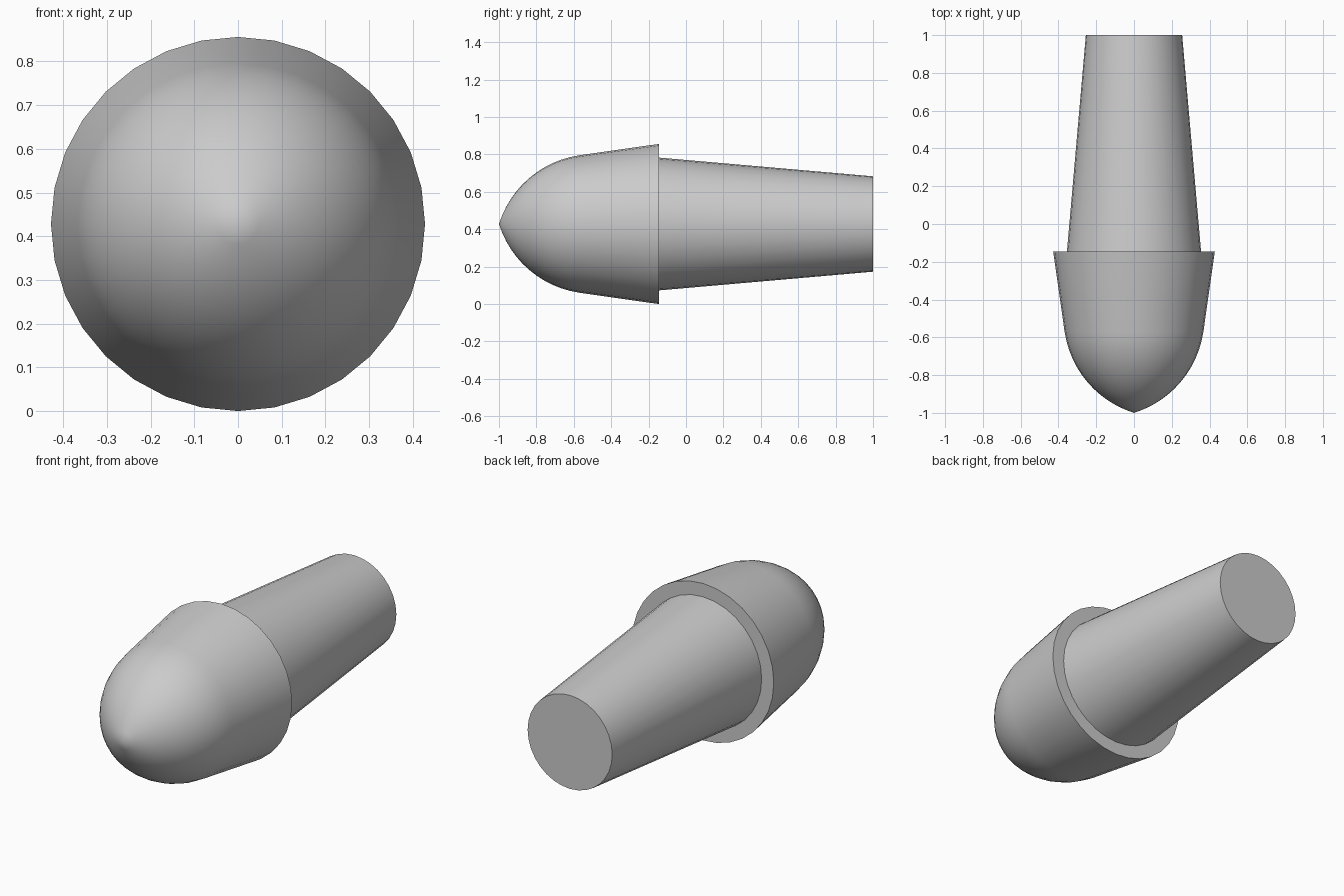
import bpy, bmesh, math

cube = bpy.data.objects.get("Cube")
if cube:
    bpy.data.objects.remove(cube)

SIDES = 32
AXIS_Z = 0.428

grey = bpy.data.materials.new("plain grey")
grey.use_nodes = True
colour = (0.6, 0.6, 0.6, 1)
grey.diffuse_color = colour
grey.node_tree.nodes["Principled BSDF"].inputs["Base Color"].default_value = colour


def lathe(name, profile):
    """Revolve (y, radius) points about the long axis; flat caps close open ends."""
    bm = bmesh.new()
    rings = []
    for y, r in profile:
        if r < 1e-4:
            rings.append([bm.verts.new((0, y, AXIS_Z))])
            continue
        angles = [math.tau * i / SIDES for i in range(SIDES)]
        rings.append([bm.verts.new((r * math.cos(a), y, AXIS_Z + r * math.sin(a)))
                      for a in angles])
    for a, b in zip(rings, rings[1:]):
        for i in range(SIDES):
            j = (i + 1) % SIDES
            if len(a) == 1:
                bm.faces.new((a[0], b[i], b[j]))
            else:
                bm.faces.new((a[i], a[j], b[j], b[i]))
    for ring in (rings[0], rings[-1]):
        if len(ring) > 1:
            bm.faces.new(ring)
    bmesh.ops.recalc_face_normals(bm, faces=bm.faces)
    mesh = bpy.data.meshes.new(name)
    bm.to_mesh(mesh)
    bm.free()
    mesh.materials.append(grey)
    obj = bpy.data.objects.new(name, mesh)
    bpy.context.collection.objects.link(obj)
    bpy.ops.object.select_all(action="DESELECT")
    obj.select_set(True)
    bpy.context.view_layer.objects.active = obj
    bpy.ops.object.shade_smooth_by_angle(angle=math.radians(30))


# Pointed nose: a circular arc that runs on into the flared skirt
CENTRE_Y, CENTRE_R, RADIUS = -0.4935, -0.157, 0.53
STEPS = 12
start = math.asin(-CENTRE_R / RADIUS)
end = math.radians(81.7)
nose = [(-1, 0)]
for k in range(1, STEPS + 1):
    a = start + (end - start) * k / STEPS
    nose.append((CENTRE_Y - RADIUS * math.cos(a), CENTRE_R + RADIUS * math.sin(a)))
lathe("nose_cap", nose + [(-0.145, 0.428)])

# Tapered shank behind the cap
lathe("tapered_shank", [(-0.145, 0.355), (1, 0.255)])
